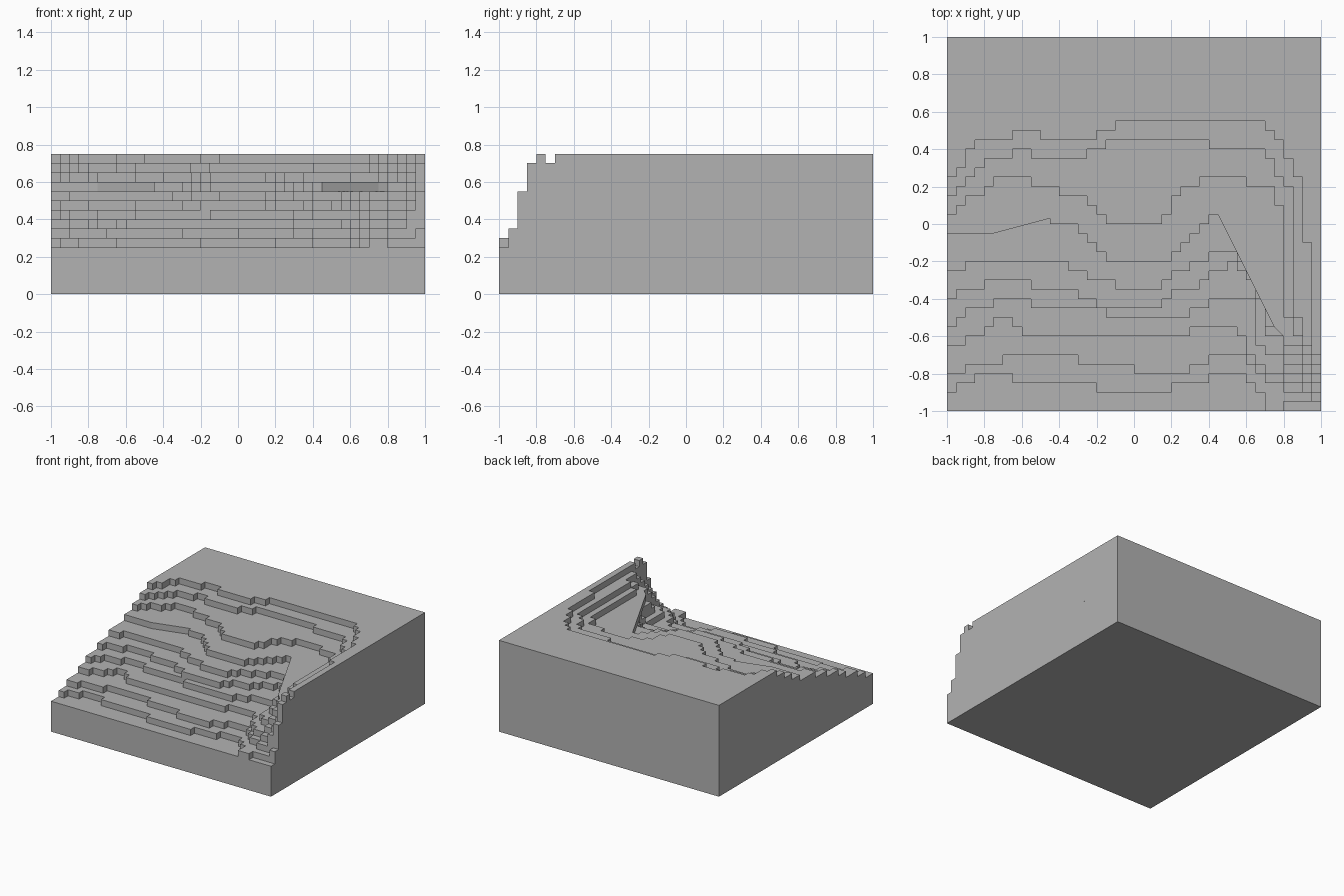
import bpy
import bmesh

cube = bpy.data.objects.get("Cube")
if cube:
    bpy.data.objects.remove(cube)

GRID = 0.05          # plan cell and terrace height
BASE = 0.25

stone = bpy.data.materials.new("stone_grey")
stone.use_nodes = True
colour = (0.45, 0.45, 0.45, 1)
stone.diffuse_color = colour
stone.node_tree.nodes["Principled BSDF"].inputs["Base Color"].default_value = colour


def slab(name, outline, low, high):
    """Extrude a plan outline given in grid cells between two heights."""
    bm = bmesh.new()
    face = bm.faces.new([bm.verts.new((x * GRID, y * GRID, low)) for x, y in outline])
    face.normal_update()
    if face.normal.z < 0:
        face.normal_flip()
    top = bmesh.ops.extrude_face_region(bm, geom=[face], use_keep_orig=True)["geom"]
    for v in top:
        if isinstance(v, bmesh.types.BMVert):
            v.co.z = high
    bmesh.ops.recalc_face_normals(bm, faces=bm.faces)
    mesh = bpy.data.meshes.new(name)
    bm.to_mesh(mesh)
    bm.free()
    mesh.materials.append(stone)
    obj = bpy.data.objects.new(name, mesh)
    bpy.context.collection.objects.link(obj)
    return obj


def steps(start, up, down, left=-20, right=20):
    """Stepped front edge: one cell back at each 'up', one forward at each 'down'."""
    y = start
    points = [(left, y)]
    for x in sorted(set(up + down)):
        points.append((x, y))
        y += up.count(x) - down.count(x)
        points.append((x, y))
    return points + [(right, y)]


def terrace(level, edge):
    """One contour layer reaching from its front edge to the back of the block."""
    low = BASE + (level - 1) * GRID
    slab(f"terrace_{level}", edge + [(20, 20), (-20, 20)], low, low + GRID)


# Ground block
slab("ground_block", [(-20, -20), (20, -20), (20, 20), (-20, 20)], 0, BASE)

# Lower slope
terrace(1, steps(-18, [-19, -17, 4, 8, 16], [-13, -4, 12, 13, 14, 14]))
terrace(2, steps(-16, [-18, -14, 6, 8], [-6, 0, 12, 13, 14, 16, 19]))
terrace(3, steps(-13, [-18, -16, -15, 6], [-13, -12, 11, 12, 12, 13, 14, 16, 18]))
terrace(4, steps(-11, [-19, -18, -15, 6, 8],
                 [-11, -3] + [13] * 5 + [14] + [16] * 2 + [18] * 2))
terrace(5, steps(-8, [-19, -16, 3, 4, 7, 8, 10],
                 [-11, -6, -4, 11, 12, 13, 13] + [14] * 4 + [16] * 3 + [18] * 2 + [19]))
terrace(6, steps(-5, [-18, 3, 4, 6, 8],
                 [-7, -5, -2, 11, 12, 13, 13] + [14] * 4 + [16] * 3 + [18] * 2 + [19] * 2))

# Middle terrace with straight cut edges on either side
middle = [(-20, -1), (-15, -1), (-9, 0.6)]
middle += steps(0, [4, 5, 6, 7, 8], [-6, -5, -4, -3], -9, 9)
middle += [(15, -11), (16, -12)]
middle += steps(-13, [], [18, 18, 19, 19], 16, 20)
terrace(7, middle)

# Upper slope, wrapping round into the narrow right-hand ridge
terrace(8, steps(1, [-19, -18, -16, -15, 3, 4, 4, 5, 7],
                 [-11, -8, -5, -4, -3, 12, 15, 15] + [16] * 12 + [17] * 2
                 + [18] * 2 + [19] * 3))
terrace(9, steps(3, [-19, -18, -17, -16, -13, -5, -3],
                 [-11, 8, 14, 15, 15, 16] + [17] * 14 + [18] * 3 + [19] * 4))
terrace(10, steps(5, [-19, -18, -18, -17, -13, -4, -2],
                  [-10, 14, 15, 16, 16, 17, 17] + [18] * 7 + [19] * 12))

# Small pinnacle at the front of the ridge
slab("ridge_pinnacle", [(19, -16), (20, -16), (20, -15), (19, -15)],
     BASE + 9 * GRID, BASE + 10 * GRID)
